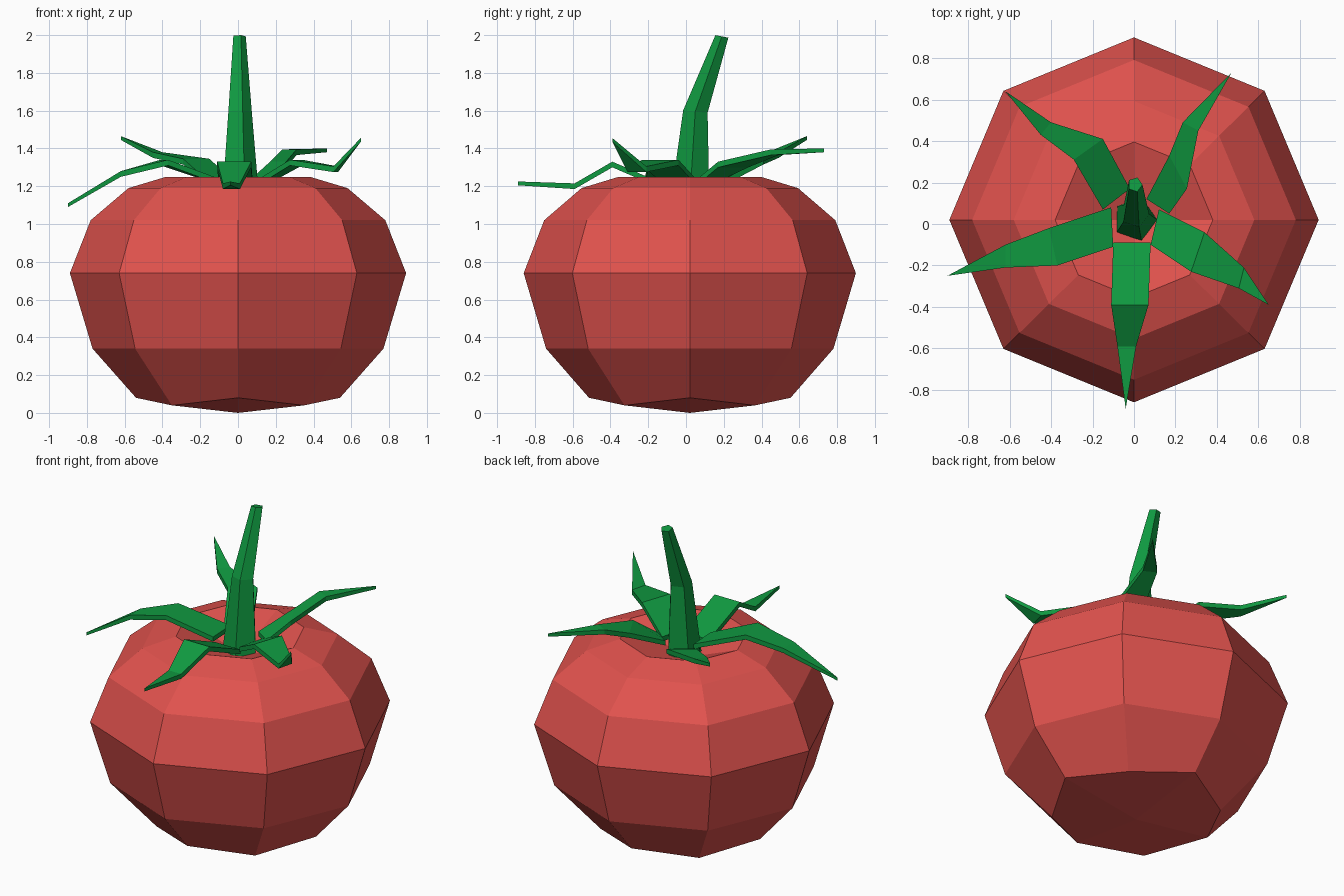
import bpy, math
from mathutils import Vector

if "Cube" in bpy.data.objects:
    bpy.data.objects.remove(bpy.data.objects["Cube"])


def material(name, rgb):
    m = bpy.data.materials.new(name)
    m.diffuse_color = (*rgb, 1)
    m.use_nodes = True
    m.node_tree.nodes["Principled BSDF"].inputs["Base Color"].default_value = m.diffuse_color
    return m


RED = material("tomato red", (0.75, 0.085, 0.075))
GREEN = material("leaf green", (0.005, 0.32, 0.052))


def make(name, verts, faces, mat):
    me = bpy.data.meshes.new(name)
    me.from_pydata(verts, [], faces)
    me.materials.append(mat)
    me.validate()
    ob = bpy.data.objects.new(name, me)
    bpy.context.collection.objects.link(ob)
    return ob


def bridge(start, n):
    """Quads joining ring at start with the following ring of n points."""
    return [(start + i, start + (i + 1) % n, start + n + (i + 1) % n, start + n + i)
            for i in range(n)]


# Fruit: eight-sided rings, with a four-quad base and a sunken top
CY = 0.02
profile = [(0.54, 0.08), (0.77, 0.34), (0.89, 0.74), (0.78, 1.02),
           (0.58, 1.19), (0.38, 1.25)]
verts, faces = [], []
for k, (r, z) in enumerate(profile):
    for i in range(8):
        a = i * math.pi / 4
        low = k == 0 and i % 2            # diagonal base corners sit lower
        rr, zz = (0.495, 0.04) if low else (r, z)
        verts.append((rr * math.cos(a), CY + (rr * math.sin(a)) * 0.988, zz))
    if k:
        faces += bridge(8 * (k - 1), 8)
bottom, top, last = len(verts), len(verts) + 1, 8 * (len(profile) - 1)
verts += [(0, CY, 0), (0, CY, 1.1)]
for i in range(0, 8, 2):
    j = (i + 2) % 8
    faces.append((bottom, j, i + 1, i))
    faces.append((top, last + i, last + i + 1, last + j))
make("fruit", verts, faces, RED)

# Stem: five-sided, tapering and leaning back
verts, faces = [], []
for k, (y, z, r, tilt) in enumerate([(0.02, 1.1, 0.11, 0), (0.05, 1.595, 0.068, 0.1),
                                     (0.19, 1.993, 0.036, 0.2)]):
    for i in range(5):
        a = math.radians(-73 + 72 * i)
        dy = r * math.sin(a)
        verts.append((0.005 + r * math.cos(a), y + dy, z - dy * tilt))
    if k:
        faces += bridge(5 * (k - 1), 5)
faces += [(4, 3, 2, 1, 0), (10, 11, 12, 13, 14)]
make("stem", verts, faces, GREEN)


# Leaves: thin bent strips, each a list of (left xy, right xy, top z), then a tip
def leaf(name, sections, tip, thick=0.03):
    verts, faces = [], []
    for k, (lx, ly, rx, ry, z) in enumerate(sections):
        verts += [(lx, ly, z), (rx, ry, z), (rx, ry, z - thick), (lx, ly, z - thick)]
        if k:
            faces += bridge(4 * (k - 1), 4)
    n = len(verts)
    verts += [tip, tuple(Vector(tip) - Vector((0, 0, 0.02)))]
    a, b, c, d = range(n - 4, n)
    faces += [(3, 2, 1, 0), (a, b, n), (b, c, n + 1, n), (c, d, n + 1), (d, a, n, n + 1)]
    make(name, verts, faces, GREEN)


leaf("leaf_front", [(0.08, -0.09, -0.10, -0.09, 1.20), (0.07, -0.39, -0.11, -0.39, 1.33),
                    (0.01, -0.59, -0.08, -0.59, 1.215)], (-0.04, -0.89, 1.225))
leaf("leaf_right", [(0.12, 0.07, 0.08, -0.10, 1.22), (0.34, -0.04, 0.275, -0.23, 1.34),
                    (0.53, -0.21, 0.505, -0.31, 1.305)], (0.65, -0.39, 1.455))
leaf("leaf_back_right", [(0.06, 0.12, 0.17, 0.05, 1.23), (0.17, 0.33, 0.255, 0.17, 1.33),
                         (0.235, 0.49, 0.31, 0.45, 1.395)], (0.47, 0.73, 1.40))
leaf("leaf_back_left", [(-0.15, 0.07, -0.02, 0.17, 1.22), (-0.29, 0.31, -0.15, 0.41, 1.345),
                        (-0.45, 0.43, -0.40, 0.49, 1.38)], (-0.62, 0.64, 1.465))
leaf("leaf_left", [(-0.10, -0.11, -0.11, 0.08, 1.24), (-0.37, -0.20, -0.41, -0.02, 1.34),
                   (-0.62, -0.21, -0.62, -0.10, 1.28)], (-0.90, -0.25, 1.11))

# Consistent outward normals on every part
import bmesh
for ob in bpy.context.collection.objects:
    bm = bmesh.new()
    bm.from_mesh(ob.data)
    bmesh.ops.recalc_face_normals(bm, faces=bm.faces)
    bm.to_mesh(ob.data)
    bm.free()
